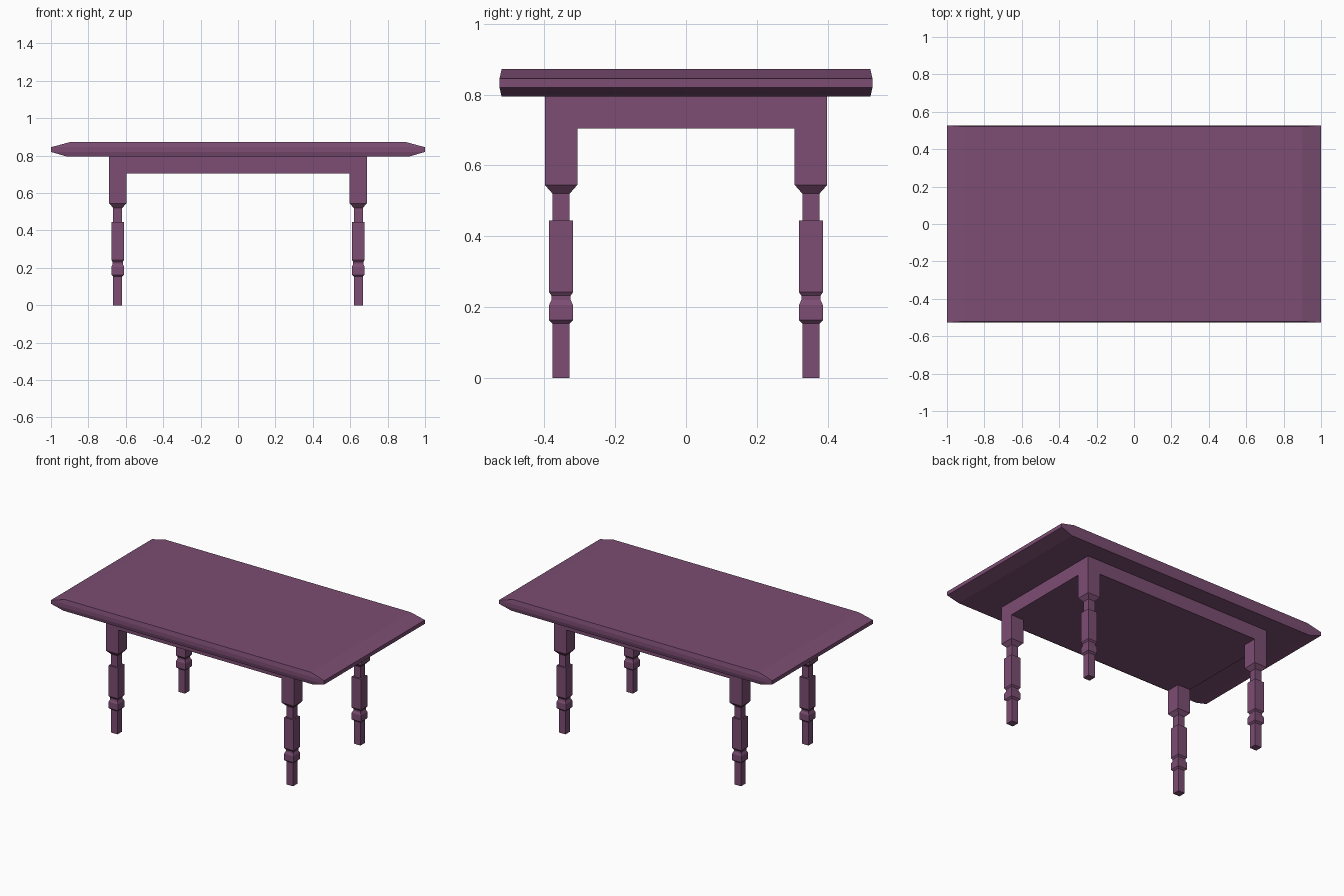
import bpy, bmesh

if "Cube" in bpy.data.objects:
    bpy.data.objects.remove(bpy.data.objects["Cube"])

wood = bpy.data.materials.new("plum_wood")
wood.diffuse_color = (0.2, 0.075, 0.17, 1)
wood.use_nodes = True
wood.node_tree.nodes["Principled BSDF"].inputs["Base Color"].default_value = wood.diffuse_color


def stacked(name, rings, cx=0, cy=0):
    """Loft rectangular rings (half x, half y, z) from bottom to top."""
    bm = bmesh.new()
    loops = []
    for hx, hy, z in rings:
        loops.append([bm.verts.new((cx + sx * hx, cy + sy * hy, z))
                      for sx, sy in ((-1, -1), (1, -1), (1, 1), (-1, 1))])
    for a, b in zip(loops, loops[1:]):
        for i in range(4):
            j = (i + 1) % 4
            bm.faces.new((a[i], a[j], b[j], b[i]))
    bm.faces.new(loops[0][::-1])
    bm.faces.new(loops[-1])
    mesh = bpy.data.meshes.new(name)
    bm.to_mesh(mesh)
    bm.free()
    mesh.materials.append(wood)
    obj = bpy.data.objects.new(name, mesh)
    bpy.context.collection.objects.link(obj)
    return obj


# Table top with long tapered ends and slightly bevelled sides
stacked("table_top", [(0.915, 0.521, 0.795), (1.0, 0.527, 0.82),
                      (1.0, 0.527, 0.845), (0.9, 0.521, 0.872)])

# Solid apron block, flush with the outside of the legs
stacked("apron", [(0.689, 0.399, 0.705), (0.689, 0.399, 0.795)])

# Square legs: foot, collar, waist, shaft, neck and upper block
leg_profile = [(0.024, 0), (0.024, 0.153), (0.034, 0.163), (0.034, 0.205),
               (0.027, 0.22), (0.027, 0.232), (0.034, 0.242), (0.034, 0.445),
               (0.024, 0.445), (0.024, 0.52), (0.046, 0.545), (0.046, 0.705)]
for side, sx in (("left", -1), ("right", 1)):
    for end, sy in (("front", -1), ("back", 1)):
        stacked(f"{end}_{side}_leg", [(h, h, z) for h, z in leg_profile],
                sx * 0.643, sy * 0.353)
